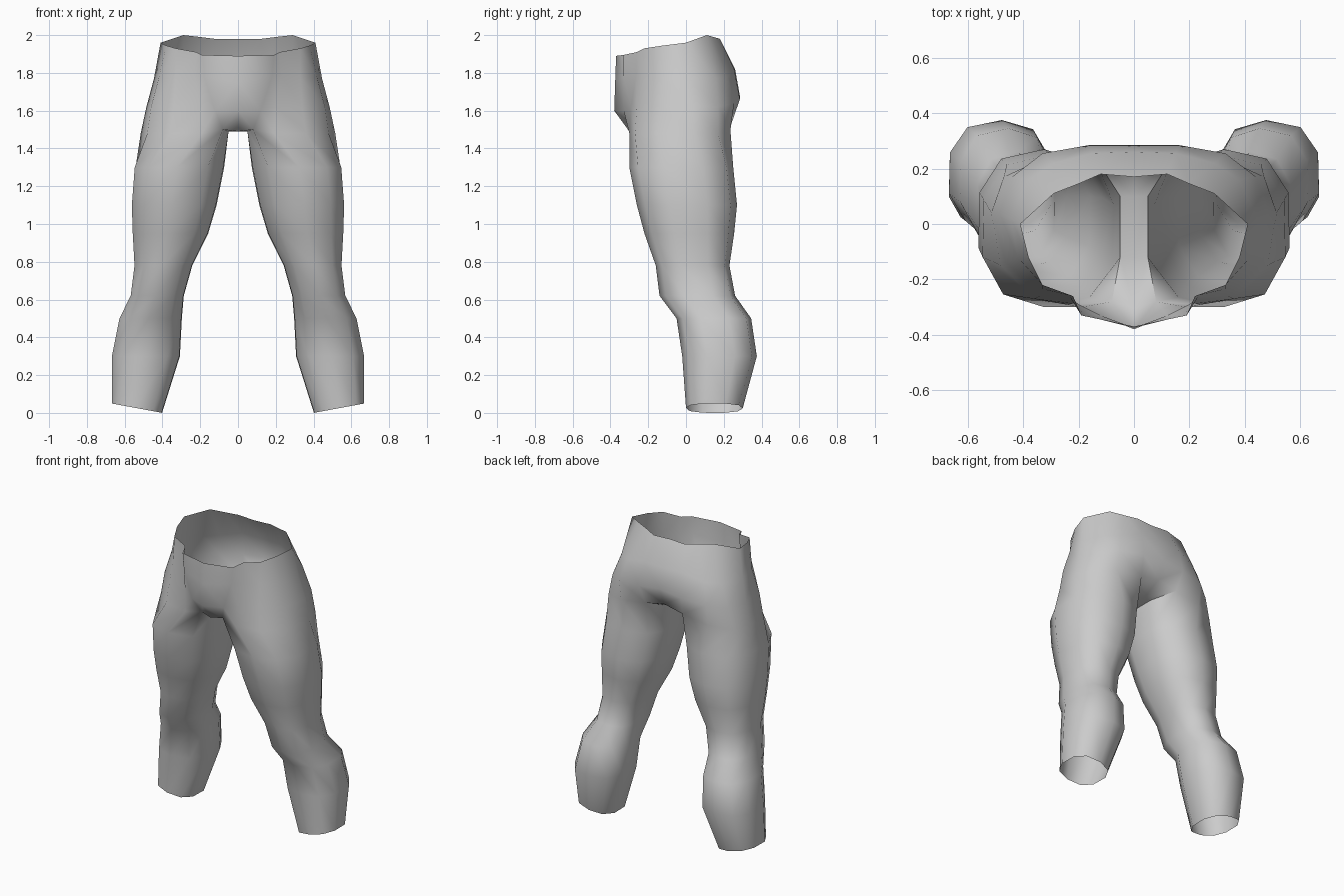
import bpy, bmesh, math

if "Cube" in bpy.data.objects:
    bpy.data.objects.remove(bpy.data.objects["Cube"])

cloth = bpy.data.materials.new("grey cloth")
cloth.diffuse_color = (0.6, 0.6, 0.6, 1)
cloth.use_nodes = True
cloth.node_tree.nodes["Principled BSDF"].inputs["Base Color"].default_value = cloth.diffuse_color

# Half rows from front centre, around the hip, to back centre
waist = [(0, -.37, 1.89), (.19, -.33, 1.895), (.22, -.26, 1.91), (.33, -.22, 1.93), (.38, -.12, 1.945),
         (.41, 0, 1.96), (.29, .11, 2.0), (.2, .145, 1.99), (.12, .18, 1.98), (0, .17, 1.98)]
hip = [(0, -.375, 1.75), (.18, -.33, 1.78), (.23, -.265, 1.78), (.33, -.235, 1.78), (.42, -.12, 1.77),
       (.445, .02, 1.77), (.38, .16, 1.77), (.29, .22, 1.78), (.15, .255, 1.82), (0, .26, 1.82)]
seat = [(0, -.38, 1.6), (.12, -.33, 1.6), (.2, -.29, 1.62), (.34, -.26, 1.62), (.46, -.14, 1.62),
        (.485, .04, 1.62), (.44, .17, 1.62), (.33, .255, 1.64), (.16, .285, 1.66), (0, .285, 1.68)]
thigh_top = [(0, -.3, 1.49), (.08, -.28, 1.5), (.19, -.3, 1.48), (.36, -.27, 1.48), (.48, -.15, 1.48),
             (.515, .04, 1.48), (.47, .17, 1.48), (.33, .235, 1.5), (.14, .24, 1.53), (0, .24, 1.56)]
inner_thigh = [(.05, .1, 1.49), (.05, -.12, 1.49)]

# Leg rings: height, inner x, outer x, front y, back y
LEG = [(1.3, .07, .55, -.30, .25), (1.1, .11, .565, -.26, .27), (.95, .155, .56, -.22, .255),
       (.78, .24, .55, -.16, .23), (.62, .285, .57, -.14, .26), (.5, .295, .63, -.05, .345),
       (.3, .305, .67, -.02, .375), (.02, .40, .67, 0, .30)]


def leg_ring(z, x0, x1, y0, y1):
    """Ten-sided, slightly squared ring starting at the front inside."""
    pts = []
    for k in range(10):
        a = math.radians(236 + 36 * k)
        c, s = math.cos(a), math.sin(a)
        c, s = (math.copysign(min(1, abs(v) ** .85 * 1.02), v) for v in (c, s))
        x = (x0 + x1) / 2 + c * (x1 - x0) / 2
        y = (y0 + y1) / 2 + s * (y1 - y0) / 2
        # The hem rises toward the outside
        h = .05 * max(0, (x - .4) / .27) if z < .1 else z
        pts.append((x, y, h))
    return pts


bm = bmesh.new()


def verts(pts):
    return [bm.verts.new(p) for p in pts]


def bridge(upper, lower, closed):
    n = len(upper)
    for i in range(n if closed else n - 1):
        j = (i + 1) % n
        bm.faces.new((upper[i], lower[i], lower[j], upper[j]))


# Pelvis
rows = [verts(r) for r in (waist, hip, seat, thigh_top)]
for a, b in zip(rows, rows[1:]):
    bridge(a, b, False)

# Crotch strip
top = rows[-1]
back_in, front_in = verts(inner_thigh)
back_mid, front_mid = verts([(0, .1, 1.49), (0, -.12, 1.49)])
bm.faces.new((top[0], front_mid, front_in, top[1]))
bm.faces.new((front_mid, back_mid, back_in, front_in))
bm.faces.new((back_mid, top[9], top[8], back_in))

# Leg
ring = top[1:9] + [back_in, front_in]
for spec in LEG:
    lower = verts(leg_ring(*spec))
    bridge(ring, lower, True)
    ring = lower

# Mirror to the other side
geom = bm.verts[:] + bm.edges[:] + bm.faces[:]
bmesh.ops.mirror(bm, geom=geom, axis='X', merge_dist=.0005)
bmesh.ops.remove_doubles(bm, verts=bm.verts[:], dist=.0005)
bmesh.ops.recalc_face_normals(bm, faces=bm.faces[:])

mesh = bpy.data.meshes.new("trousers")
bm.to_mesh(mesh)
bm.free()
mesh.materials.append(cloth)
trousers = bpy.data.objects.new("trousers", mesh)
bpy.context.collection.objects.link(trousers)
bpy.context.view_layer.objects.active = trousers
trousers.select_set(True)
bpy.ops.object.shade_smooth_by_angle(angle=math.radians(60))
